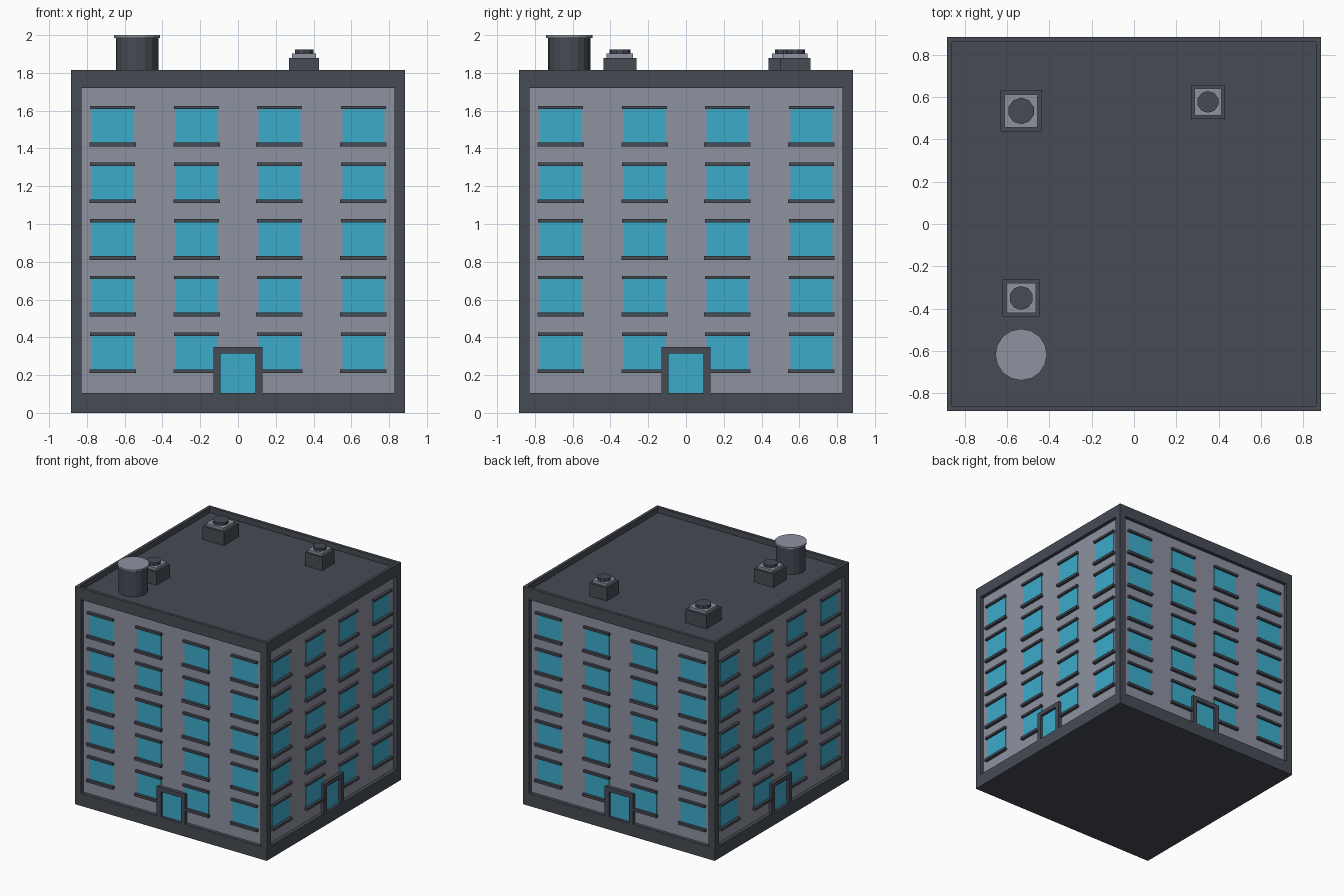
import bpy
import bmesh
from math import pi
from mathutils import Matrix, Vector

default = bpy.data.objects.get("Cube")
if default:
    bpy.data.objects.remove(default, do_unlink=True)


def make_material(name, rgb):
    mat = bpy.data.materials.new(name)
    mat.use_nodes = True
    color = (*rgb, 1)
    mat.diffuse_color = color
    mat.node_tree.nodes["Principled BSDF"].inputs["Base Color"].default_value = color
    return mat


DARK = make_material("dark slate", (0.061, 0.070, 0.088))
WALL = make_material("grey wall", (0.27, 0.288, 0.35))
GLASS = make_material("blue glass", (0.045, 0.41, 0.60))

HALF, HEIGHT, ROOF = 0.885, 1.815, 1.77
RECESS = 0.03
PANEL = HALF - RECESS


def finish(name, bm, *mats):
    mesh = bpy.data.meshes.new(name)
    bm.to_mesh(mesh)
    bm.free()
    for mat in mats:
        mesh.materials.append(mat)
    obj = bpy.data.objects.new(name, mesh)
    bpy.context.collection.objects.link(obj)
    return obj


def add_box(bm, low, high, turn=Matrix()):
    low, high = Vector(low), Vector(high)
    place = Matrix.Translation((low + high) / 2) @ Matrix.Diagonal((*(high - low), 1))
    bmesh.ops.create_cube(bm, size=1, matrix=turn @ place)


def push_in(bm, face, depth):
    """Sink a face straight inwards and return the new face."""
    shift = -face.normal.copy() * depth
    new = bmesh.ops.extrude_discrete_faces(bm, faces=[face])["faces"][0]
    bmesh.ops.translate(bm, verts=new.verts, vec=shift)
    return new


# Building shell: recessed wall panels on four sides and a sunken roof
bm = bmesh.new()
add_box(bm, (-HALF, -HALF, 0), (HALF, HALF, HEIGHT))
bm.normal_update()
sides = [f for f in bm.faces if abs(f.normal.z) < 0.5]
roof = next(f for f in bm.faces if f.normal.z > 0.5)
bmesh.ops.inset_individual(bm, faces=sides, thickness=0.08)
for face in sides:
    for v in face.verts:
        v.co.z = 0.105 if v.co.z < 1 else 1.72
    push_in(bm, face, RECESS).material_index = 1
bmesh.ops.inset_individual(bm, faces=[roof], thickness=0.035)
push_in(bm, roof, HEIGHT - ROOF)
finish("building_shell", bm, DARK, WALL)


# Facade parts, repeated on all four sides
def facade(name, mat, boxes):
    bm = bmesh.new()
    for side in range(4):
        turn = Matrix.Rotation(side * pi / 2, 4, "Z")
        for x0, x1, z0, z1, out in boxes:
            add_box(bm, (x0, -PANEL - out, z0), (x1, -PANEL + 0.01, z1), turn)
    finish(name, bm, mat)


cells = [(x, 0.21 + 0.3 * row) for row in range(5)
         for x in (-0.664, -0.219, 0.219, 0.664)]
facade("windows", GLASS,
       [(x - 0.111, x + 0.111, z + 0.01, z + 0.205, 0.004) for x, z in cells])
facade("window_sills", DARK,
       [(x - 0.123, x + 0.123, z, z + 0.021, 0.026) for x, z in cells])
facade("window_lintels", DARK,
       [(x - 0.119, x + 0.119, z + 0.198, z + 0.216, 0.022) for x, z in cells])
facade("door_frames", DARK,
       [(-0.13, -0.092, 0.1, 0.35, 0.03), (0.092, 0.13, 0.1, 0.35, 0.03),
        (-0.092, 0.092, 0.315, 0.35, 0.03)])
facade("doors", GLASS, [(-0.092, 0.092, 0.105, 0.315, 0.008)])


# Rooftop parts
def cylinder(name, mat, x, y, z0, z1, radius, sides):
    bm = bmesh.new()
    bmesh.ops.create_cone(bm, cap_ends=True, segments=sides, radius1=radius,
                          radius2=radius, depth=z1 - z0,
                          matrix=Matrix.Translation((x, y, (z0 + z1) / 2)))
    finish(name, bm, mat)


def slab(name, mat, x, y, z0, z1, half):
    bm = bmesh.new()
    add_box(bm, (x - half, y - half, z0), (x + half, y + half, z1))
    finish(name, bm, mat)


vents = {"left": (0.35, 0.578, 0.08), "back_right": (-0.534, 0.535, 0.098),
         "front_right": (-0.534, -0.35, 0.088)}
for label, (x, y, half) in vents.items():
    slab(label + "_vent_box", DARK, x, y, ROOF, 1.88, half)
    slab(label + "_vent_plate", WALL, x, y, 1.88, 1.902, half * 0.8)
    cylinder(label + "_vent_cap", DARK, x, y, 1.902, 1.925, half * 0.64, 10)

cylinder("water_tank", DARK, -0.534, -0.618, ROOF, 1.985, 0.112, 16)
cylinder("water_tank_lid", WALL, -0.534, -0.618, 1.985, 2.0, 0.122, 16)
